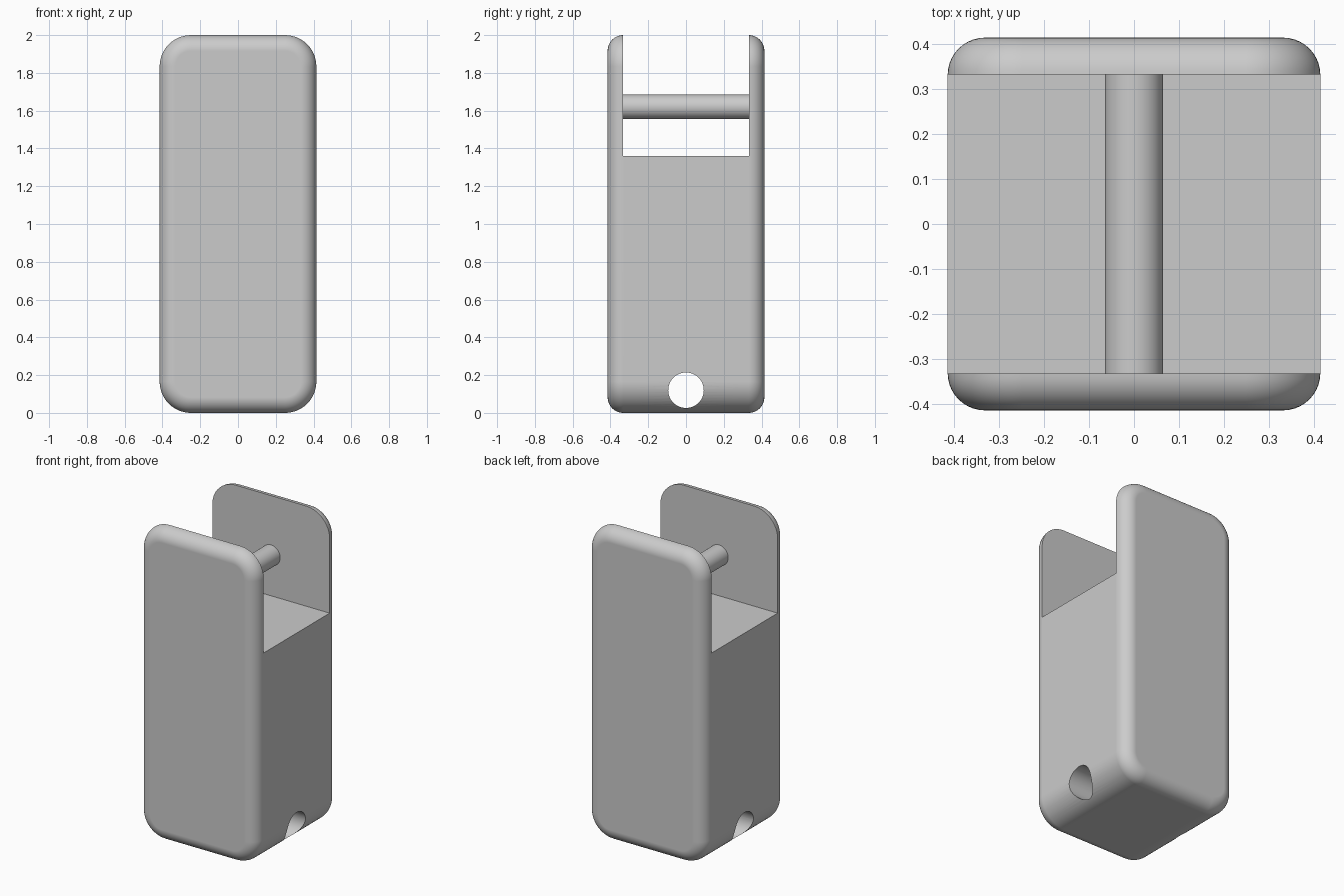
import bpy, bmesh
from math import pi, sin, cos, radians
from mathutils import Matrix

HALF = 0.415      # half width and half depth
HEIGHT = 2.0
CORNER = 0.166    # corner radius of the outline
FILLET = 0.083    # rounding of the front and back edges
SLOT = 0.333      # half width of the slot
SLOT_FLOOR = 1.36

old = bpy.data.objects.get("Cube")
if old:
    bpy.data.objects.remove(old, do_unlink=True)

grey = bpy.data.materials.new("grey plastic")
grey.use_nodes = True
GREY = (0.6, 0.6, 0.6, 1)
grey.diffuse_color = GREY
grey.node_tree.nodes["Principled BSDF"].inputs["Base Color"].default_value = GREY


def add_object(name, bm):
    bmesh.ops.recalc_face_normals(bm, faces=bm.faces)
    mesh = bpy.data.meshes.new(name)
    bm.to_mesh(mesh)
    bm.free()
    mesh.materials.append(grey)
    ob = bpy.data.objects.new(name, mesh)
    bpy.context.collection.objects.link(ob)
    return ob


def cylinder(name, radius, length, axis, z, segments=64):
    bm = bmesh.new()
    place = Matrix.Translation((0, 0, z)) @ Matrix.Rotation(pi / 2, 4, axis)
    bmesh.ops.create_cone(bm, cap_ends=True, segments=segments, radius1=radius,
                          radius2=radius, depth=length, matrix=place)
    return add_object(name, bm)


def box(name, size, centre):
    bm = bmesh.new()
    place = Matrix.Translation(centre) @ Matrix.Diagonal((*size, 1))
    bmesh.ops.create_cube(bm, size=1, matrix=place)
    return add_object(name, bm)


def outline(inset, steps=14):
    """Rounded rectangle in x and z, shrunk by the inset."""
    points = []
    for quarter, (sx, sz) in enumerate(((1, 1), (-1, 1), (-1, -1), (1, -1))):
        for i in range(steps + 1):
            a = (quarter + i / steps) * pi / 2
            points.append((sx * (HALF - CORNER) + (CORNER - inset) * cos(a),
                           HEIGHT / 2 + sz * (HEIGHT / 2 - CORNER) + (CORNER - inset) * sin(a)))
    return points


def shade(ob, smooth_angle=30):
    bpy.ops.object.select_all(action='DESELECT')
    ob.select_set(True)
    bpy.context.view_layer.objects.active = ob
    bpy.ops.object.shade_smooth_by_angle(angle=radians(smooth_angle))
    ob.modifiers.new("even shading", 'WEIGHTED_NORMAL').keep_sharp = True


# Body: outline rings lofted from front to back with rounded rims
steps = 10
rim = [(FILLET * (1 - cos(a)), HALF - FILLET + FILLET * sin(a))
       for a in (pi / 2 * i / steps for i in range(steps + 1))]
sections = [(i, -y) for i, y in reversed(rim)] + rim
bm = bmesh.new()
rings = [[bm.verts.new((x, y, z)) for x, z in outline(inset)] for inset, y in sections]
for a, b in zip(rings, rings[1:]):
    for i in range(len(a)):
        j = (i + 1) % len(a)
        bm.faces.new((a[i], a[j], b[j], b[i]))
bm.faces.new(rings[0])
bm.faces.new(rings[-1])
body = add_object("body", bm)

# Open slot at the top and cross hole near the base
cutters = [box("slot_cutter", (2, 2 * SLOT, 2), (0, 0, SLOT_FLOOR + 1)),
           cylinder("hole_cutter", 0.094, 2, 'Y', 0.12)]
bpy.context.view_layer.objects.active = body
for cutter in cutters:
    mod = body.modifiers.new(cutter.name, 'BOOLEAN')
    mod.operation = 'DIFFERENCE'
    mod.solver = 'EXACT'
    mod.object = cutter
    bpy.ops.object.modifier_apply(modifier=mod.name)
    bpy.data.objects.remove(cutter, do_unlink=True)
shade(body)

# Pin across the slot
shade(cylinder("cross_pin", 0.065, 2 * SLOT + 0.02, 'X', 1.62))
